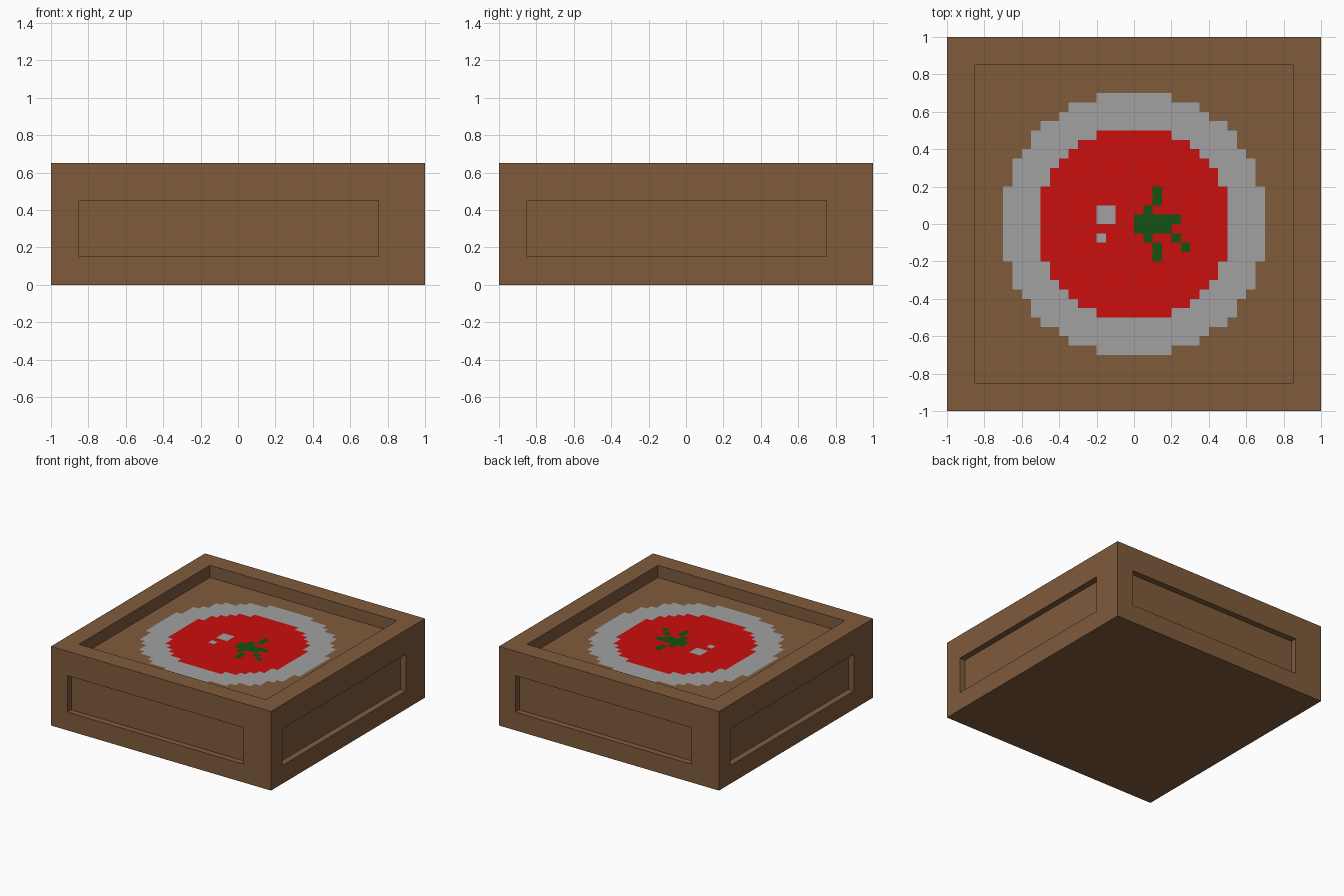
import bpy, bmesh, math
from mathutils import Matrix, Vector

if "Cube" in bpy.data.objects:
    bpy.data.objects.remove(bpy.data.objects["Cube"])

CELL = 0.05


def srgb(c):
    c /= 255
    return c / 12.92 if c <= 0.04045 else ((c + 0.055) / 1.055) ** 2.4


def material(name, r, g, b):
    m = bpy.data.materials.new(name)
    m.diffuse_color = (srgb(r), srgb(g), srgb(b), 1)
    m.use_nodes = True
    m.node_tree.nodes["Principled BSDF"].inputs["Base Color"].default_value = m.diffuse_color
    return m


brown = material("wood brown", 127, 91, 59)
grey = material("plate grey", 161, 161, 161)
red = material("soup red", 203, 14, 14)
green = material("leaf green", 18, 82, 18)


def box(name, lo, hi, mat, turn=0):
    """Box between two corners, turned about z by quarter turns."""
    lo, hi = Vector(lo), Vector(hi)
    bm = bmesh.new()
    bmesh.ops.create_cube(bm, size=1)
    bmesh.ops.scale(bm, vec=hi - lo, verts=bm.verts)
    bmesh.ops.translate(bm, vec=(lo + hi) / 2, verts=bm.verts)
    bmesh.ops.rotate(bm, cent=(0, 0, 0), verts=bm.verts,
                     matrix=Matrix.Rotation(turn * math.pi / 2, 3, 'Z'))
    return finish(name, bm, mat)


def finish(name, bm, mat):
    me = bpy.data.meshes.new(name)
    bm.to_mesh(me)
    bm.free()
    me.materials.append(mat)
    ob = bpy.data.objects.new(name, me)
    bpy.context.collection.objects.link(ob)
    return ob


# Wooden block with a sunken top and an off-centre panel in each side
body = box("wooden_base", (-1, -1, 0), (1, 1, 0.65), brown)
cutters = [box("top_recess_cutter", (-0.85, -0.85, 0.55), (0.85, 0.85, 0.8), brown)]
for i in range(4):
    cutters.append(box(f"side_panel_cutter_{i}", (-0.85, -1.1, 0.15),
                       (0.75, -0.95, 0.45), brown, i))
bpy.context.view_layer.objects.active = body
for c in cutters:
    c.hide_render = True
    mod = body.modifiers.new(c.name, 'BOOLEAN')
    mod.operation, mod.solver, mod.object = 'DIFFERENCE', 'EXACT', c
    bpy.ops.object.modifier_apply(modifier=mod.name)
    bpy.data.objects.remove(c)

# Painted details as (x0, y0, x1, y1) in cells
LEAVES = [(0, -1, 4, 1), (1, -2, 2, 2), (4, 0, 5, 1), (2, 2, 3, 4),
          (2, -4, 3, -2), (4, -2, 5, -1), (5, -3, 6, -2)]
FLECKS = [(-4, 0, -2, 2), (-4, -2, -3, -1)]


def within(rects, i, j):
    return any(x0 <= i < x1 and y0 <= j < y1 for x0, y0, x1, y1 in rects)


def colour_at(i, j):
    r2 = ((i + 0.5) ** 2 + (j + 0.5) ** 2) * CELL ** 2
    if within(LEAVES, i, j):
        return green
    if within(FLECKS, i, j):
        return grey
    return red if r2 < 0.265 else grey if r2 < 0.5035 else None


# Flat pixel inlay on the recess floor, one object per colour
for name, mat in (("plate_rim_inlay", grey), ("soup_inlay", red), ("leaf_inlay", green)):
    bm = bmesh.new()
    for i in range(-14, 14):
        for j in range(-14, 14):
            if colour_at(i, j) is mat:
                bm.faces.new([bm.verts.new(((i + a) * CELL, (j + b) * CELL, 0.552))
                              for a, b in ((0, 0), (1, 0), (1, 1), (0, 1))])
    bmesh.ops.remove_doubles(bm, verts=bm.verts, dist=0.001)
    finish(name, bm, mat)
